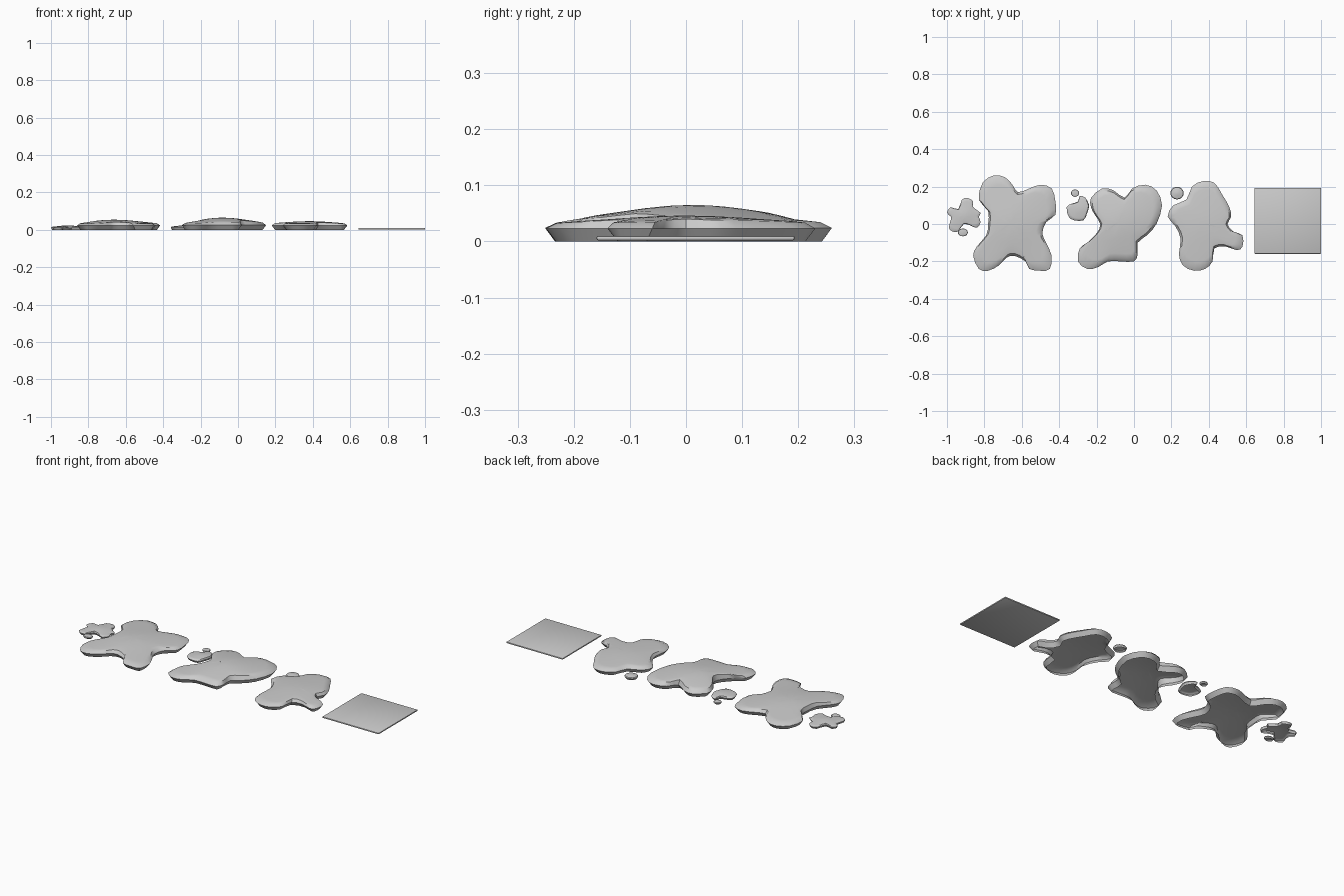
import bpy, bmesh, math
from mathutils import Vector

if "Cube" in bpy.data.objects:
    bpy.data.objects.remove(bpy.data.objects["Cube"])


def finish(name, bm):
    bmesh.ops.recalc_face_normals(bm, faces=bm.faces)
    mesh = bpy.data.meshes.new(name)
    bm.to_mesh(mesh)
    bm.free()
    ob = bpy.data.objects.new(name, mesh)
    bpy.context.collection.objects.link(ob)
    bpy.ops.object.select_all(action='DESELECT')
    ob.select_set(True)
    bpy.context.view_layer.objects.active = ob
    bpy.ops.object.shade_smooth_by_angle(angle=math.radians(40))


def smooth_loop(pts):
    # insert a curved midpoint between every pair of outline points
    out, n = [], len(pts)
    for i in range(n):
        a, b, c, d = (pts[(i + k) % n] for k in (-1, 0, 1, 2))
        out += [b, (b + c) * 0.5625 - (a + d) * 0.0625]
    return out


def puddle(name, outline, peak, centre, rim, undercut, spread=0.13):
    """Liquid blob as an open shell: flared rim wall with a soft mound on top."""
    loop = smooth_loop([Vector(p) / 100 for p in outline])
    c, n = Vector(centre), len(loop)
    bm = bmesh.new()
    inner = []
    for i, p in enumerate(loop):
        t = (loop[(i + 1) % n] - loop[i - 1]).normalized()
        inner.append(p + Vector((t.y, -t.x)) * undercut)

    def height(p):
        return rim + (peak - rim) * math.exp(-((p - c).length / spread) ** 2 / 2)

    def ring(pts, z=None, drop=1.0):
        return [bm.verts.new((p.x, p.y, height(p) * drop if z is None else z))
                for p in pts]

    rings = [ring(inner, 0), ring(loop, rim * 0.75)]
    for s in (0.92, 0.8, 0.6, 0.4, 0.2):
        rings.append(ring([c + (p - c) * s for p in loop],
                          drop=0.96 if s > 0.9 else 1.0))
    for lo, hi in zip(rings, rings[1:]):
        for i in range(n):
            j = (i + 1) % n
            bm.faces.new((lo[i], lo[j], hi[j], hi[i]))
    tip = bm.verts.new((c.x, c.y, peak))
    for i in range(n):
        bm.faces.new((rings[-1][i], rings[-1][(i + 1) % n], tip))
    finish(name, bm)


def droplet(name, x, y, rx, ry, h):
    pts = [((x + rx * math.cos(-a * math.tau / 8)) * 100,
            (y + ry * math.sin(-a * math.tau / 8)) * 100) for a in range(8)]
    puddle(name, pts, h, (x, y), h * 0.65, 0.005, 0.02)


# large puddles, outlines in hundredths of a unit, clockwise
large = [(-83, 13), (-81, 22), (-75, 26), (-69, 25), (-65, 21), (-62, 17),
         (-56, 19), (-50, 21), (-44, 19), (-42, 12), (-42, 5), (-47, 1),
         (-49, -5), (-47, -10), (-44, -17), (-45, -24), (-50, -25), (-56, -24),
         (-58, -20), (-64, -17), (-68, -18), (-72, -22), (-78, -25), (-83, -24),
         (-86, -17), (-84, -12), (-79, -6), (-78, 0), (-78, 7)]
medium = [(-23, 14), (-17, 19), (-11, 18), (-5, 14), (-1, 19), (6, 21),
          (12, 18), (15, 10), (12, 0), (7, -6), (2, -10), (2, -16), (0, -20),
          (-7, -20), (-14, -20), (-19, -23), (-25, -24), (-30, -20),
          (-29, -13), (-25, -10), (-20, -5), (-18, 0), (-21, 5), (-23, 9)]
narrow = [(18, 4), (21, 10), (28, 13), (31, 20), (37, 23), (43, 22), (47, 16),
          (51, 9), (52, 4), (50, 0), (53, -4), (58, -6), (58, -12), (55, -14),
          (49, -12), (43, -13), (42, -20), (38, -24), (32, -25), (26, -22),
          (24, -16), (25, -8), (22, -1)]
puddle("large_puddle", large, 0.054, (-0.66, 0), 0.032, 0.018)
puddle("medium_puddle", medium, 0.065, (-0.08, 0.01), 0.033, 0.018)
puddle("narrow_puddle", narrow, 0.046, (0.38, 0), 0.031, 0.018)

# small splashes beside the puddles
splash = [(-100, 6), (-98, 9), (-94, 8), (-92, 13), (-89, 14), (-86, 12),
          (-86, 9), (-82, 6), (-83, 4), (-82, 1), (-84, -2), (-87, -1),
          (-91, 0), (-94, -4), (-97, -4), (-99, -2), (-98, 2), (-98, 4)]
bean = [(-36, 9), (-33, 11), (-30, 12), (-29, 15), (-26, 14), (-24, 10),
        (-25, 6), (-27, 2), (-32, 2), (-35, 4)]
puddle("small_splash", splash, 0.024, (-0.91, 0.045), 0.016, 0.006, 0.04)
puddle("bean_splash", bean, 0.024, (-0.285, 0.08), 0.016, 0.007, 0.04)

# loose droplets
droplet("droplet_left", -0.915, -0.045, 0.027, 0.021, 0.014)
droplet("droplet_middle", -0.315, 0.165, 0.022, 0.02, 0.014)
droplet("droplet_right", 0.23, 0.165, 0.036, 0.034, 0.02)

# thin square plate
bm = bmesh.new()
bmesh.ops.create_cube(bm, size=1)
for v in bm.verts:
    v.co = Vector((0.822 + v.co.x * 0.356, 0.017 + v.co.y * 0.353, 0.006 + v.co.z * 0.008))
bmesh.ops.bevel(bm, geom=bm.edges[:], offset=0.003, segments=2, profile=0.5,
                affect='EDGES')
finish("square_plate", bm)
